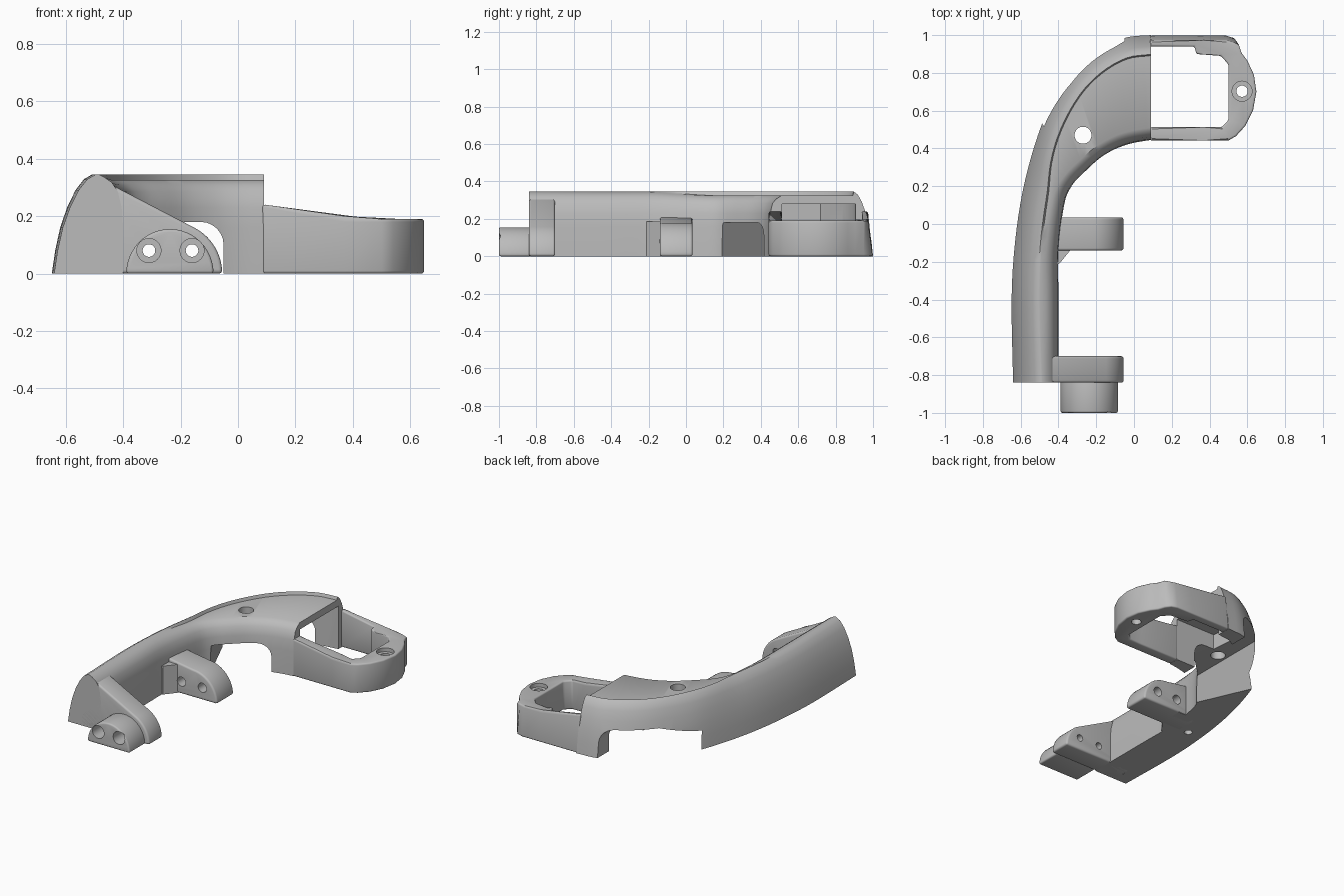
import bpy, bmesh, math
from mathutils import Vector

cube = bpy.data.objects.get("Cube")
if cube:
    bpy.data.objects.remove(cube, do_unlink=True)

grey = bpy.data.materials.new("plain_grey")
grey.use_nodes = True
colour = (0.5, 0.5, 0.5, 1)
grey.diffuse_color = colour
grey.node_tree.nodes["Principled BSDF"].inputs["Base Color"].default_value = colour


def make(name, bm):
    bmesh.ops.recalc_face_normals(bm, faces=bm.faces)
    mesh = bpy.data.meshes.new(name)
    bm.to_mesh(mesh)
    bm.free()
    mesh.materials.append(grey)
    ob = bpy.data.objects.new(name, mesh)
    bpy.context.collection.objects.link(ob)
    return ob


def loft(rings):
    """Skin a row of closed rings and cap both ends."""
    bm = bmesh.new()
    rows = [[bm.verts.new(p) for p in ring] for ring in rings]
    n = len(rows[0])
    for a, b in zip(rows, rows[1:]):
        for i in range(n):
            j = (i + 1) % n
            bm.faces.new((a[i], a[j], b[j], b[i]))
    bm.faces.new(rows[0])
    bm.faces.new(rows[-1])
    return bm


def prism_y(points, y0, y1):
    return loft([[(x, y, z) for x, z in points] for y in (y0, y1)])


def prism_z(points, z0, z1):
    return loft([[(x, y, z) for x, y in points] for z in (z0, z1)])


def rod(centre, radius, low, high, axis="Z"):
    """Round cutter along Z, or along Y."""
    a, b = centre
    ring = [(a + radius * math.cos(math.tau * i / 24), b + radius * math.sin(math.tau * i / 24))
            for i in range(24)]
    return make("cutter", (prism_z if axis == "Z" else prism_y)(ring, low, high))


def finish(ob, cutters=(), bevel=0, angle=35):
    """Bevel, cut, apply and shade a part."""
    if bevel:
        m = ob.modifiers.new("bevel", "BEVEL")
        m.width, m.segments = bevel, 3
        m.limit_method, m.angle_limit = "ANGLE", math.radians(40)
    for c in cutters:
        c.hide_render = True
        m = ob.modifiers.new("cut", "BOOLEAN")
        m.operation, m.object, m.solver = "DIFFERENCE", c, "EXACT"
    bpy.ops.object.select_all(action="DESELECT")
    ob.select_set(True)
    bpy.context.view_layer.objects.active = ob
    bpy.ops.object.convert(target="MESH")
    bpy.ops.object.shade_smooth_by_angle(angle=math.radians(angle))
    for c in cutters:
        bpy.data.objects.remove(c, do_unlink=True)


def smooth_path(pts, steps=4):
    """Catmull-Rom curve through the points."""
    p = [Vector(q) for q in pts]
    p = [p[0] * 2 - p[1]] + p + [p[-1] * 2 - p[-2]]
    out = []
    for i in range(1, len(p) - 2):
        a, b, c, d = p[i - 1:i + 3]
        for k in range(steps):
            t = k / steps
            out.append((b * 2 + (c - a) * t + (a * 2 - b * 5 + c * 4 - d) * t ** 2
                        + (b * 3 - a - c * 3 + d) * t ** 3) / 2)
    return out + [p[-2]]


# Curved arm: outer and inner foot lines, with a rounded section between
outer = smooth_path([(-.64, -.84), (-.648, -.4), (-.63, -.1), (-.59, .17), (-.525, .42),
                     (-.45, .61), (-.33, .79), (-.2, .91), (-.05, .985), (.09, 1)])
inner = smooth_path([(-.4, -.84), (-.4, -.4), (-.4, -.15), (-.37, .1), (-.33, .2),
                     (-.25, .285), (-.17, .355), (-.08, .405), (0, .43), (.09, .445)])
outer_side = [(0, 0), (.012, .08), (.03, .16), (.055, .23), (.085, .29), (.115, .328), (.145, .345)]
inner_side = [(.065, .335), (.04, .318), (.018, .285), (.005, .23), (0, .16), (0, 0)]
rings = []
for i, (o, n) in enumerate(zip(outer, inner)):
    f = i / (len(outer) - 1)
    across = (n - o).normalized()
    s = 1 - .3 * f
    sunk = min(1, max(0, (f - .2) * 8))          # recessed top plate fades in
    ring = [(*(o + across * d * s), z) for d, z in outer_side]
    ring.append((*(o + across * (.155 * s)), .345 - .02 * sunk))
    ring += [(*(n - across * d), z - .01 * sunk * (z > .3)) for d, z in inner_side]
    rings.append(ring)
arm = make("arm", loft(rings))

# Tunnel under the bend: round right shoulder, left wall flaring outwards at the foot
rings = []
for y, foot in ((.1, -.335), (.19, -.335), (1.1, -.737)):
    shoulder = [(-.13 + .08 * math.cos(math.pi * k / 12), y, .1 + .08 * math.sin(math.pi * k / 12))
                for k in range(7)]
    rings.append([(foot, y, -.1), (-.05, y, -.1)] + shoulder + [(-.33, y, .18), (foot, y, 0)])
tunnel = make("tunnel_cutter", loft(rings))

# Pocket under the top plate, open towards the frame
pocket = make("pocket_cutter", prism_z([(.2, .513), (-.2, .513), (-.22, .72), (-.1, .84),
                                        (0, .895), (.2, .92)], -.1, .28))
finish(arm, [tunnel, pocket, rod((-.27, .47), .045, -.1, .5),
             rod((-.53, -.76), .025, -.1, .08), rod((-.53, -.12), .025, -.1, .08)])

# Open frame at the end of the arm
outline = [(.085, .442), (.5, .442), (.54, .465), (.59, .52), (.63, .6), (.648, .7),
           (.635, .79), (.6, .865), (.57, .905), (.555, .95), (.53, .985), (.49, .998),
           (.085, .998), (.085, .94), (.32, .94), (.33, .9), (.46, .89), (.5, .845),
           (.5, .55), (.465, .513), (.085, .513)]
bm = prism_z(outline, 0, .19)
bmesh.ops.bisect_plane(bm, geom=bm.verts[:] + bm.edges[:] + bm.faces[:],
                       plane_co=(.37, 0, 0), plane_no=(1, 0, 0))
for v in bm.verts:
    if v.co.z > .1:
        v.co.z += max(0, .37 - v.co.x) * .18
        if v.co.y > .97:
            v.co.y -= .025
frame = make("frame", bm)
finish(frame, [rod((.572, .703), .03, -.1, .3), rod((.572, .703), .053, .165, .3)], bevel=.01)


# Half-round lugs under the grip, joined to the arm by sloping webs
def lug_profile(radius, top, end_angle):
    pts = [(-.235 + radius * math.cos(math.radians(end_angle * k / 12)),
            radius * math.sin(math.radians(end_angle * k / 12))) for k in range(13)]
    return pts + top


def screw_holes(radius, y0, y1):
    return [rod((x, .08), radius, y0, y1, "Y") for x in (-.31, -.16)]


front_lug = make("front_lug", prism_y(lug_profile(.18, [(-.49, .335), (-.56, 0)], 61), -.84, -.7))
finish(front_lug, screw_holes(.022, -1, -.6), bevel=.012)

middle_lug = make("middle_lug", prism_y(lug_profile(.18, [(-.42, .21), (-.48, 0)], 88), -.14, .035))
finish(middle_lug, screw_holes(.03, -.3, .2), bevel=.012)

# Slanted fillet between the arm and the middle lug
fillet = make("middle_fillet", prism_z([(-.45, -.22), (-.395, -.21), (-.33, -.13),
                                        (-.33, .03), (-.45, .03)], 0, .185))
finish(fillet, screw_holes(.03, -.3, .2))

# Round plug on the front end
plug = make("front_plug", prism_y([(-.237 + .152 * math.cos(math.pi * k / 24),
                                    .155 * math.sin(math.pi * k / 24)) for k in range(25)], -1, -.83))
finish(plug, screw_holes(.042, -1.1, -.9) + screw_holes(.022, -1.05, -.7), bevel=.01)
